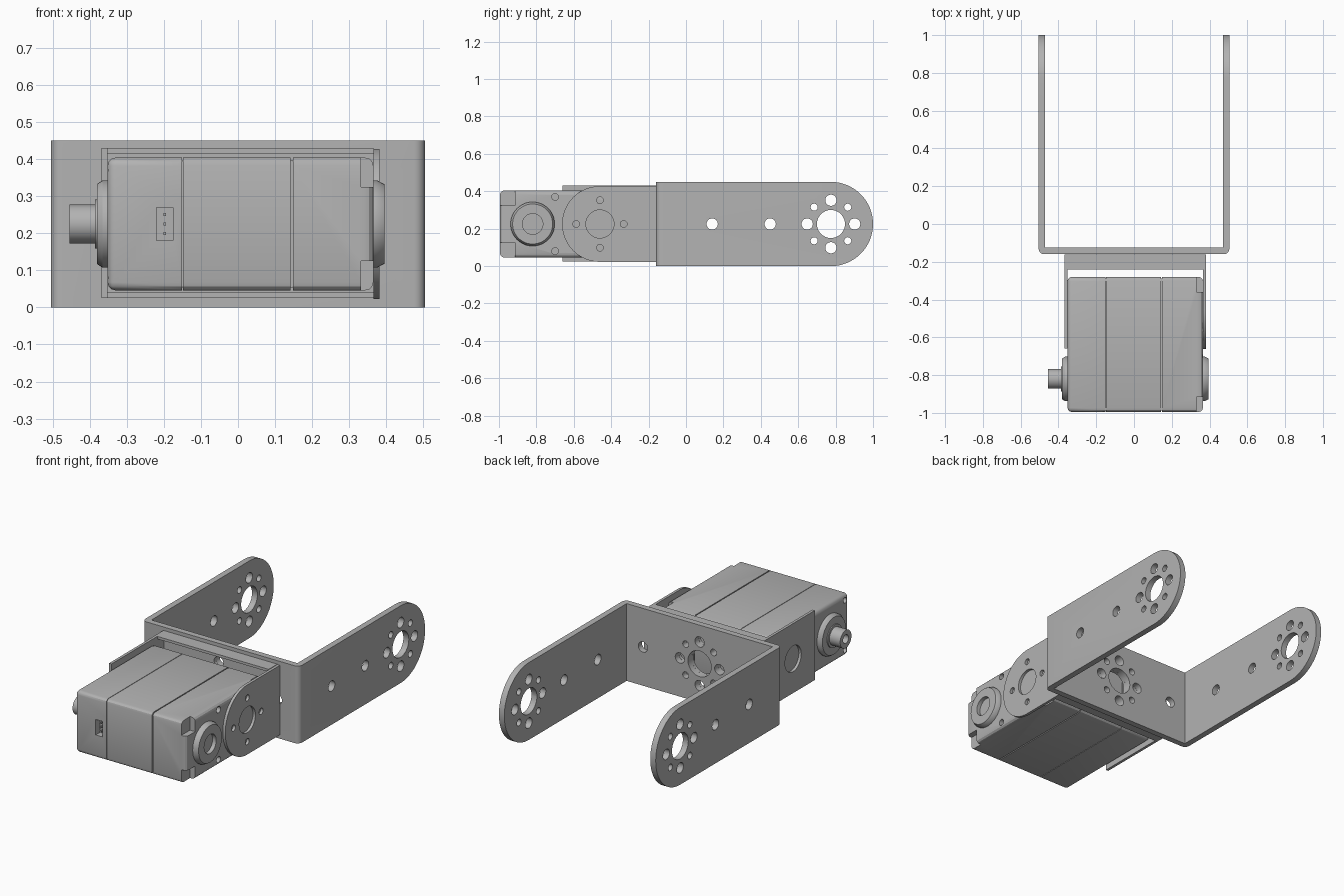
import bpy, bmesh, math
from mathutils import Matrix, Vector

cube = bpy.data.objects.get("Cube")
if cube:
    bpy.data.objects.remove(cube, do_unlink=True)

grey = bpy.data.materials.new("plain grey")
grey.use_nodes = True
grey.diffuse_color = (0.45, 0.45, 0.45, 1)
grey.node_tree.nodes["Principled BSDF"].inputs["Base Color"].default_value = grey.diffuse_color

MID = 0.225      # height of the shared centre line
SHAFT = -0.82    # y of the output shaft
PIVOT = 0.775    # y of the long arm hole pattern
EAR = -0.46      # y of the short ear hole pattern


def finish(bm, name):
    bmesh.ops.recalc_face_normals(bm, faces=bm.faces)
    mesh = bpy.data.meshes.new(name)
    bm.to_mesh(mesh)
    bm.free()
    ob = bpy.data.objects.new(name, mesh)
    bpy.context.collection.objects.link(ob)
    mesh.materials.append(grey)
    return ob


def activate(ob):
    bpy.ops.object.select_all(action='DESELECT')
    ob.select_set(True)
    bpy.context.view_layer.objects.active = ob


def smooth(ob):
    activate(ob)
    bpy.ops.object.shade_smooth_by_angle(angle=math.radians(30))


def add_box(bm, x, y, z):
    size = [b - a for a, b in (x, y, z)]
    mid = [(a + b) / 2 for a, b in (x, y, z)]
    bmesh.ops.create_cube(bm, size=1, matrix=Matrix.Translation(mid) @ Matrix.Diagonal((*size, 1)))


def box(name, x, y, z):
    bm = bmesh.new()
    add_box(bm, x, y, z)
    return finish(bm, name)


def add_drill(bm, centre, radius, depth, axis='X'):
    turn = Matrix.Rotation(math.pi / 2, 4, 'Y' if axis == 'X' else 'X')
    bmesh.ops.create_cone(bm, cap_ends=True, segments=32, radius1=radius, radius2=radius,
                          depth=depth, matrix=Matrix.Translation(centre) @ turn)


def prism(name, points, direction):
    bm = bmesh.new()
    face = bm.faces.new([bm.verts.new(p) for p in points])
    moved = bmesh.ops.extrude_face_region(bm, geom=[face])['geom']
    bmesh.ops.translate(bm, vec=direction, verts=[v for v in moved if isinstance(v, bmesh.types.BMVert)])
    return finish(bm, name)


def tongue(name, x0, x1, square, centre, radius):
    """Plate in the y-z plane with one square end and one round end."""
    sign = 1 if centre > square else -1
    pts = [(x0, square, MID + radius), (x0, square, MID - radius)]
    for i in range(33):
        a = -math.pi / 2 + math.pi * i / 32
        pts.append((x0, centre + sign * radius * math.cos(a), MID + radius * math.sin(a)))
    return prism(name, pts, (x1 - x0, 0, 0))


def lathe(name, profile):
    """Turn (x, radius) points around the shaft axis."""
    bm = bmesh.new()
    verts = [bm.verts.new((x, SHAFT, MID + r)) for x, r in profile]
    edges = [bm.edges.new(pair) for pair in zip(verts, verts[1:])]
    bmesh.ops.spin(bm, geom=verts + edges, cent=(0, SHAFT, MID), axis=(1, 0, 0),
                   angle=2 * math.pi, steps=48, use_duplicate=False)
    bmesh.ops.remove_doubles(bm, verts=bm.verts, dist=1e-5)
    ob = finish(bm, name)
    smooth(ob)
    return ob


def combine(ob, tool, operation='DIFFERENCE'):
    tool.hide_render = True
    activate(ob)
    mod = ob.modifiers.new("cut", 'BOOLEAN')
    mod.operation, mod.solver, mod.object = operation, 'EXACT', tool
    bpy.ops.object.modifier_apply(modifier=mod.name)
    bpy.data.objects.remove(tool, do_unlink=True)


def add_pattern(bm, centre, depth, axis):
    """Large hole circled by alternating medium and small holes."""
    add_drill(bm, centre, 0.075, depth, axis)
    for i in range(8):
        a = i * math.pi / 4
        u, v = 0.127 * math.cos(a), 0.127 * math.sin(a)
        offset = Vector((0, u, v) if axis == 'X' else (u, 0, v))
        add_drill(bm, Vector(centre) + offset, 0.019 if i % 2 else 0.03, depth, axis)


# Long fork bracket: folded strip with filleted outside corners and round tips
half, inner, back, fillet = 0.505, 0.47, -0.16, 0.03
right = [(inner, 1.1, 0), (half, 1.1, 0)]
for i in range(7):
    a = -math.pi / 2 * i / 6
    right.append((half - fillet + fillet * math.cos(a), back + fillet + fillet * math.sin(a), 0))
left = [(-x, y, z) for x, y, z in reversed(right)]
fork = prism("fork_bracket", right + left + [(-inner, -0.125, 0), (inner, -0.125, 0)], (0, 0, 0.45))
combine(fork, tongue("fork_outline", -0.6, 0.6, -0.3, PIVOT, 0.225), 'INTERSECT')
bm = bmesh.new()
add_pattern(bm, (0, PIVOT, MID), 1.2, 'X')
add_pattern(bm, (0, -0.14, MID), 0.1, 'Y')
for y in (0.14, 0.45):
    add_drill(bm, (0, y, MID), 0.03, 1.2)
for x in (-0.365, 0.365):
    add_drill(bm, (x, -0.14, MID), 0.03, 0.1, 'Y')
combine(fork, finish(bm, "fork_drills"))
smooth(fork)

# Short bracket: plate with top and bottom lips, one square ear and one round ear
plate = box("mount_plate", (-0.352, 0.366), (-0.178, -0.1605), (0.025, 0.43))
bm = bmesh.new()
add_pattern(bm, (0, -0.17, MID), 0.1, 'Y')
combine(plate, finish(bm, "plate_drills"))
smooth(plate)
for name, z in (("lower_lip", (0.025, 0.04)), ("upper_lip", (0.415, 0.43))):
    box(name, (-0.352, 0.366), (-0.24, -0.178), z)

square_ear = box("square_ear", (-0.368, -0.352), (-0.66, -0.1605), (0.025, 0.43))
round_ear = tongue("round_ear", 0.366, 0.382, -0.1605, EAR, 0.2025)
for ear, small in ((square_ear, False), (round_ear, True)):
    bm = bmesh.new()
    add_drill(bm, (0, EAR, MID), 0.075, 1)
    if small:
        for dy, dz in ((0.127, 0), (-0.127, 0), (0, 0.127), (0, -0.127)):
            add_drill(bm, (0, EAR + dy, MID + dz), 0.018, 1)
    combine(ear, finish(bm, "ear_drills"))
    smooth(ear)

# Motor casing: rounded block with seams, corner notches, socket and screw holes
bm = bmesh.new()
add_box(bm, (-0.352, 0.365), (-0.995, -0.28), (0.046, 0.404))
bmesh.ops.bevel(bm, geom=bm.edges[:], offset=0.022, segments=3, profile=0.5, affect='EDGES')
casing = finish(bm, "motor_casing")
bm = bmesh.new()
for x, w in ((0.145, 0.003), (-0.15, 0.0015)):
    add_box(bm, (x - w, x + w), (-1.1, -0.2), (-0.1, 0.6))
for y in ((-1.1, -0.915), (-0.36, -0.2)):
    for z in ((0, 0.125), (0.325, 0.5)):
        add_box(bm, (0.332, 0.5), y, z)
add_box(bm, (-0.22, -0.175), (-1.1, -0.955), (0.18, 0.27))
for z in (0.08, 0.37):
    for y in (-0.7, -0.56):
        add_drill(bm, (0.365, y, z), 0.018, 0.06)
    for y in (-0.96, -0.315):
        add_drill(bm, (-0.352, y, z), 0.016, 0.06)
combine(casing, finish(bm, "casing_cuts"))
smooth(casing)
for i, x in enumerate((0.145, -0.15)):
    box(f"seam_core_{i + 1}", (x - 0.008, x + 0.008), (-0.987, -0.288), (0.054, 0.396))

# Socket pins
for i in range(3):
    z = 0.2 + 0.025 * i
    box(f"socket_pin_{i + 1}", (-0.201, -0.194), (-0.985, -0.95), (z - 0.004, z + 0.004))

# Rear idler cup and output shaft
lathe("idler_cup", [(0.36, 0.118), (0.375, 0.118), (0.395, 0.107), (0.395, 0.055),
                    (0.372, 0.055), (0.372, 0)])
lathe("output_shaft", [(-0.345, 0.118), (-0.365, 0.118), (-0.38, 0.108), (-0.38, 0.066), (-0.386, 0.066),
                       (-0.386, 0.052), (-0.455, 0.052), (-0.455, 0.025), (-0.41, 0.025), (-0.41, 0)])
bpy.ops.object.select_all(action='DESELECT')
